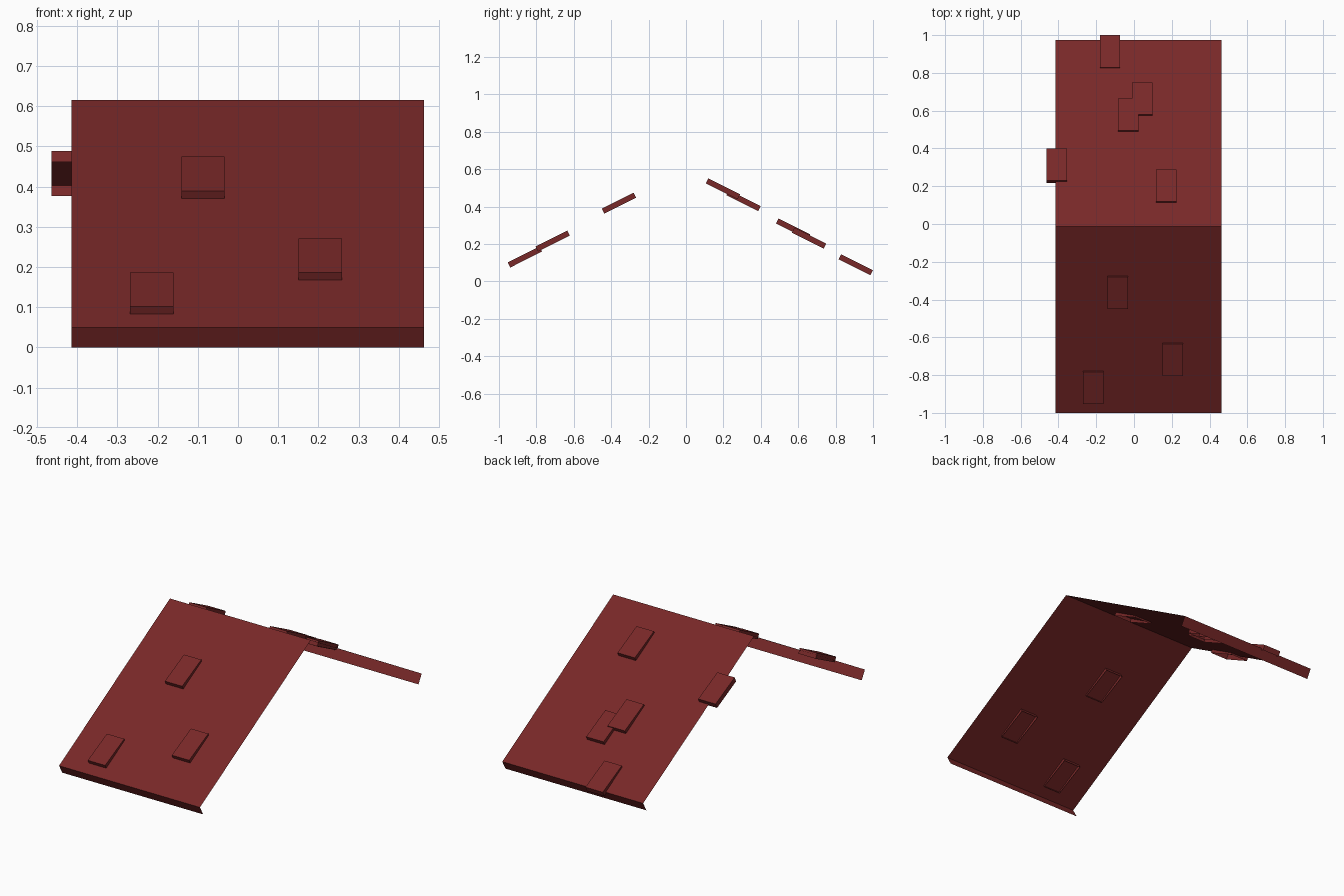
import bpy, math
from mathutils import Matrix, Vector

if "Cube" in bpy.data.objects:
    bpy.data.objects.remove(bpy.data.objects["Cube"])

red = bpy.data.materials.new("dark_red_roof")
red.diffuse_color = (0.188, 0.021, 0.021, 1)
red.use_nodes = True
red.node_tree.nodes["Principled BSDF"].inputs["Base Color"].default_value = red.diffuse_color


def make(name, verts, faces):
    mesh = bpy.data.meshes.new(name)
    mesh.from_pydata(verts, [], faces)
    mesh.materials.append(red)
    ob = bpy.data.objects.new(name, mesh)
    bpy.context.collection.objects.link(ob)
    return ob


# Roof: one open profile (eave lip, slope, ridge, slope, lip) run along x
RIDGE_Y, RIDGE_Z, HALF, EAVE_Z = -0.013, 0.615, 0.987, 0.05
SLOPE = (RIDGE_Z - EAVE_Z) / HALF
LIP_IN = EAVE_Z * SLOPE
X0, X1 = -0.415, 0.463
profile = [(-HALF + LIP_IN, 0), (-HALF, EAVE_Z), (0, RIDGE_Z),
           (HALF, EAVE_Z), (HALF - LIP_IN, 0)]
verts = [(x, y + RIDGE_Y, z) for y, z in profile for x in (X0, X1)]
faces = [(2 * i, 2 * i + 1, 2 * i + 3, 2 * i + 2) for i in range(4)]
make("roof", verts, faces)

# Loose shingles: boxes without a bottom, slightly flatter than the roof
W, L, T = 0.108, 0.19, 0.03
TILT = math.radians(26.6)
box = [Vector((sx * W / 2, sy * L / 2, sz * T / 2))
       for sz in (-1, 1) for sx, sy in ((-1, -1), (1, -1), (1, 1), (-1, 1))]
box_faces = [(4, 5, 6, 7), (0, 1, 5, 4), (1, 2, 6, 5), (2, 3, 7, 6), (3, 0, 4, 7)]
spots = [(-0.215, -0.861), (0.205, -0.713), (-0.087, -0.358),
         (-0.127, 0.908), (0.043, 0.658), (-0.03, 0.573),
         (-0.41, 0.308), (0.17, 0.198)]
for i, (x, y) in enumerate(spots):
    z = RIDGE_Z - abs(y - RIDGE_Y) * SLOPE + 0.001
    rot = Matrix.Rotation(TILT if y < 0 else -TILT, 3, 'X')
    make(f"shingle_{i + 1}", [rot @ v + Vector((x, y, z)) for v in box], box_faces)
